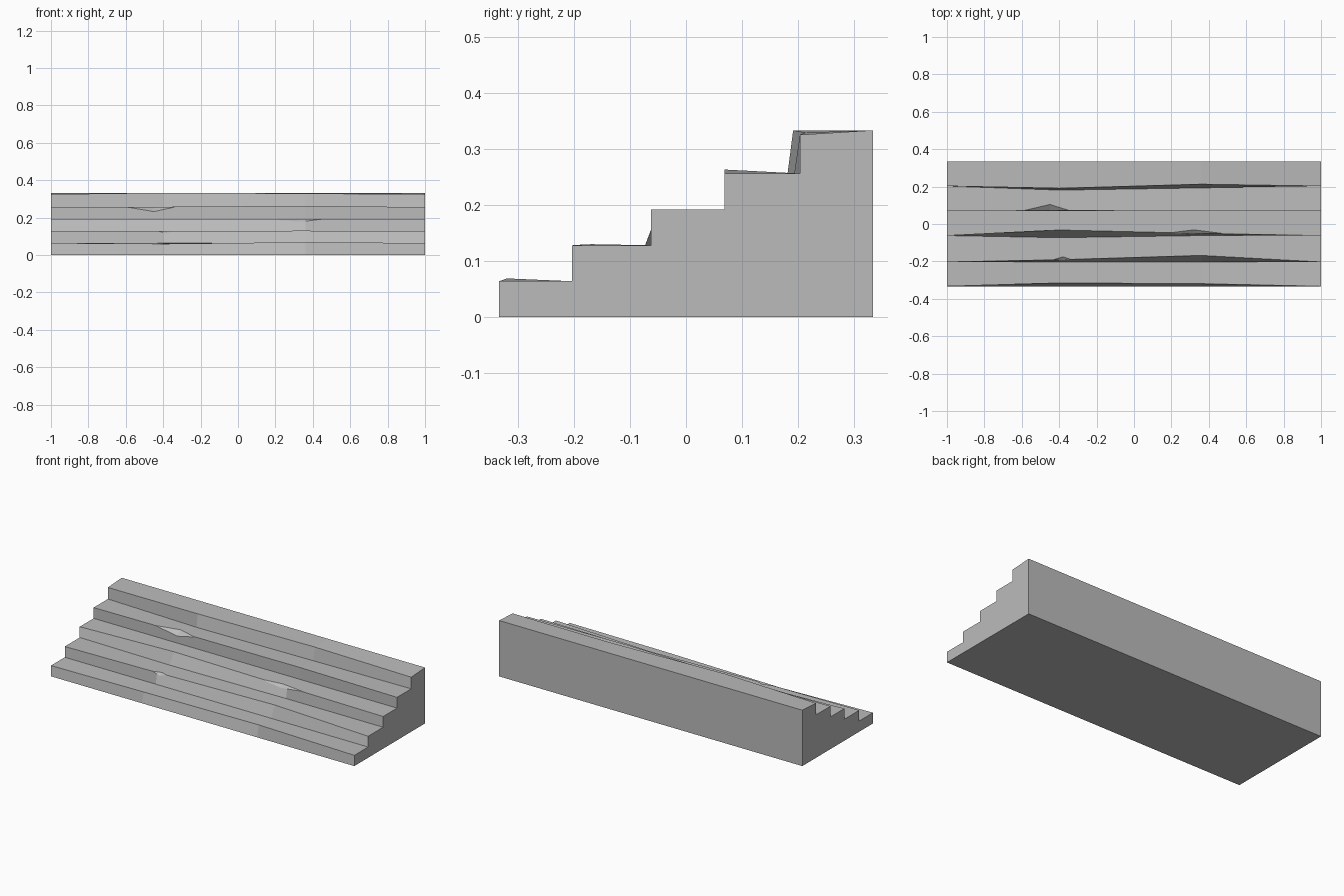
import bpy
import bmesh

default = bpy.data.objects.get("Cube")
if default:
    bpy.data.objects.remove(default, do_unlink=True)

stone = bpy.data.materials.new("grey stone")
stone.use_nodes = True
colour = (0.5, 0.5, 0.5, 1)
stone.diffuse_color = colour
stone.node_tree.nodes["Principled BSDF"].inputs["Base Color"].default_value = colour

RISERS = [-0.333, -0.203, -0.062, 0.069, 0.203]
HEIGHTS = [0.064, 0.128, 0.192, 0.256, 0.325]
BACK, TOP = 0.333, 0.333

# Wear at each station: riser foot shift, riser top shift, front edge lift
even = [(0, 0, 0)] * len(RISERS)
worn_right = [(0, 0.018, -0.004), (0, 0.012, 0.001), (-0.011, 0.03, 0),
              (0, 0.003, 0.002), (-0.022, -0.012, 0.008)]
worn_left = [(0, 0.014, 0.005), (0, 0.035, 0.002), (0, 0.012, 0),
             (0, 0, 0.007), (-0.01, 0.01, 0.004)]
STATIONS = [(-1, even), (-0.4, worn_right), (0.36, worn_left), (1, even)]


def make_object(name, bm):
    bmesh.ops.recalc_face_normals(bm, faces=bm.faces)
    mesh = bpy.data.meshes.new(name)
    bm.to_mesh(mesh)
    bm.free()
    mesh.materials.append(stone)
    obj = bpy.data.objects.new(name, mesh)
    bpy.context.collection.objects.link(obj)
    return obj


def stair_ring(bm, x, wear):
    """One cross-section of the flight, from the front foot to the back."""
    points, foot_z = [], 0
    for y, z, (foot, top, lift) in zip(RISERS, HEIGHTS, wear):
        points += [(y + foot, foot_z), (y + top, z + lift)]
        foot_z = z
    points += [(BACK, TOP), (BACK, 0)]
    return [bm.verts.new((x, y, z)) for y, z in points]


# Stair flight lofted through the worn cross-sections
bm = bmesh.new()
rings = [stair_ring(bm, x, wear) for x, wear in STATIONS]
for a, b in zip(rings, rings[1:]):
    for i in range(len(a)):
        j = (i + 1) % len(a)
        bm.faces.new((a[i], a[j], b[j], b[i]))
bm.faces.new(rings[0])
bm.faces.new(rings[-1])
stairs = make_object("stone_stairs", bm)

# Chips knocked out of the step edges:
# step, left end, deepest point, right end, edge y, depth back, depth down
CHIPS = [(3, -0.6, -0.45, -0.33, 0.07, 0.035, 0.027),
         (1, -0.43, -0.38, -0.33, -0.191, 0.016, 0.014),
         (2, 0.16, 0.32, 0.48, -0.05, 0.02, 0.017)]
for step, x0, xm, x1, y, back, down in CHIPS:
    z = HEIGHTS[step] + 0.001
    bm = bmesh.new()
    for p in [(x0, y, z), (x1, y, z), (xm, y + back, z),
              (xm, y - 0.002, z - down), (xm, y - 0.03, z + 0.03)]:
        bm.verts.new(p)
    bmesh.ops.convex_hull(bm, input=bm.verts)
    cutter = make_object("chip_cutter", bm)
    cutter.hide_render = True
    cut = stairs.modifiers.new("chip", 'BOOLEAN')
    cut.operation = 'DIFFERENCE'
    cut.solver = 'EXACT'
    cut.object = cutter
    bpy.context.view_layer.objects.active = stairs
    bpy.ops.object.modifier_apply(modifier=cut.name)
    bpy.data.objects.remove(cutter, do_unlink=True)
